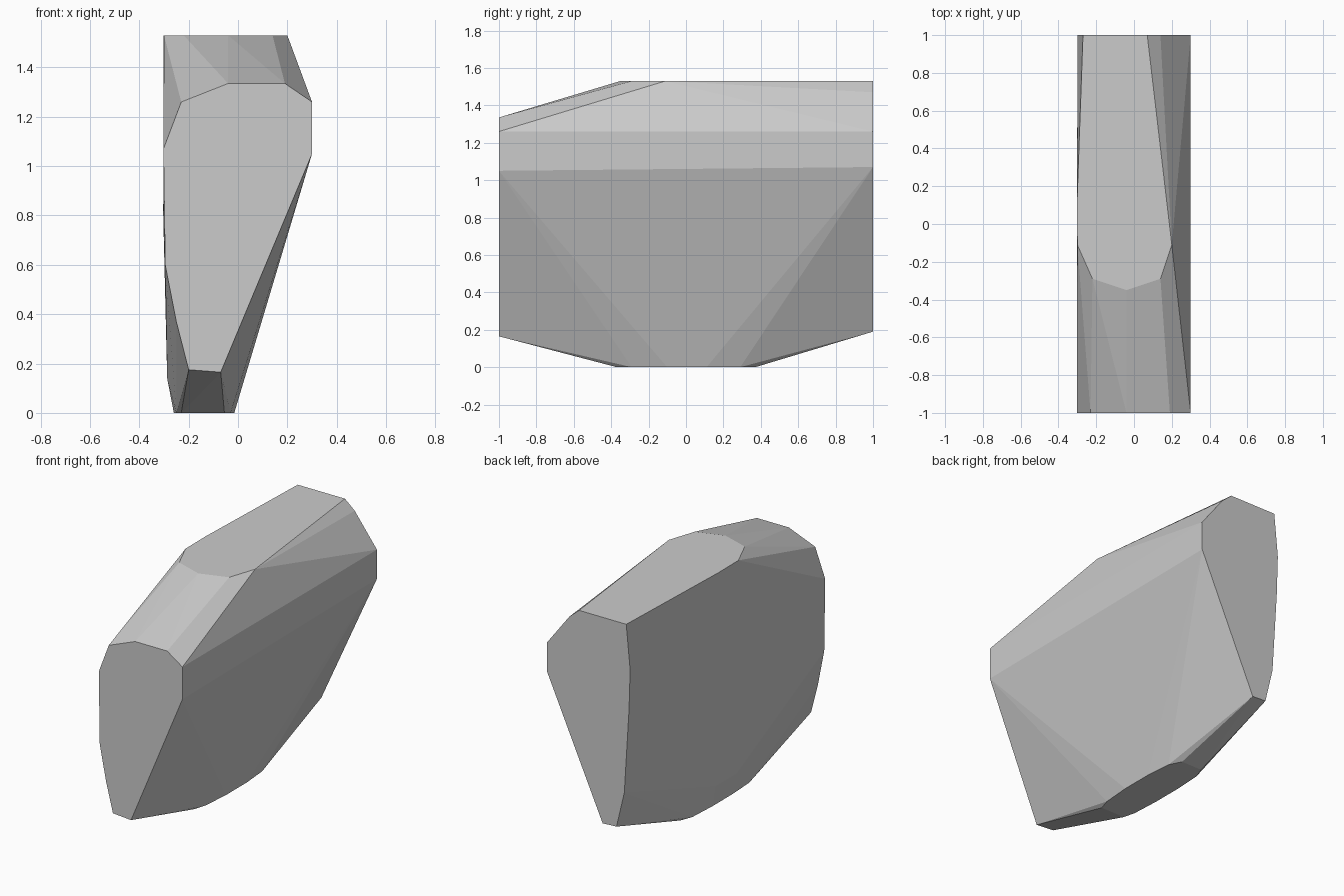
import bpy, bmesh, math

if "Cube" in bpy.data.objects:
    bpy.data.objects.remove(bpy.data.objects["Cube"])

# Outlines of the four flat cut ends of the stone
front = [(-.04, 1.335), (.19, 1.335), (.30, 1.26), (.30, 1.05), (-.07, .165),
         (-.20, .175), (-.25, .37), (-.295, .60), (-.302, 1.07), (-.23, 1.26)]
back = [(.07, 1.53), (.14, 1.47), (.30, 1.26), (.30, 1.07), (-.10, .19),
        (-.20, .195), (-.256, .43), (-.29, .98), (-.298, 1.24), (-.27, 1.53)]
top = [(-.04, -.35), (.14, -.29), (.20, -.11), (-.302, .10), (-.30, -.11), (-.22, -.29)]
bottom = [(-.055, -.37), (-.03, -.29), (-.015, -.10), (-.015, .11), (-.03, .29),
          (-.07, .37), (-.22, .37), (-.25, .29), (-.26, .10), (-.26, -.10),
          (-.25, -.29), (-.23, -.37)]

points = [(x, -1, z) for x, z in front] + [(x, 1, z) for x, z in back]
points += [(x, y, 1.53) for x, y in top] + [(x, y, 0) for x, y in bottom]
# Slight bulge low on the left side
points += [(-.287, y, .14) for y in (-.11, .11)] + [(-.303, 0, .8)]

# Stone: convex hull with coplanar triangles merged
bm = bmesh.new()
for p in points:
    bm.verts.new(p)
hull = bmesh.ops.convex_hull(bm, input=bm.verts)
loose = {g for g in hull["geom_interior"] + hull["geom_unused"]
         if isinstance(g, bmesh.types.BMVert) and g.is_valid}
bmesh.ops.delete(bm, geom=list(loose), context='VERTS')
bmesh.ops.dissolve_limit(bm, angle_limit=math.radians(.5),
                         verts=bm.verts, edges=bm.edges)
bmesh.ops.recalc_face_normals(bm, faces=bm.faces)
mesh = bpy.data.meshes.new("stone")
bm.to_mesh(mesh)
bm.free()

grey = bpy.data.materials.new("stone grey")
grey.diffuse_color = (.6, .6, .6, 1)
grey.use_nodes = True
grey.node_tree.nodes["Principled BSDF"].inputs["Base Color"].default_value = grey.diffuse_color
mesh.materials.append(grey)
bpy.context.collection.objects.link(bpy.data.objects.new("stone", mesh))
